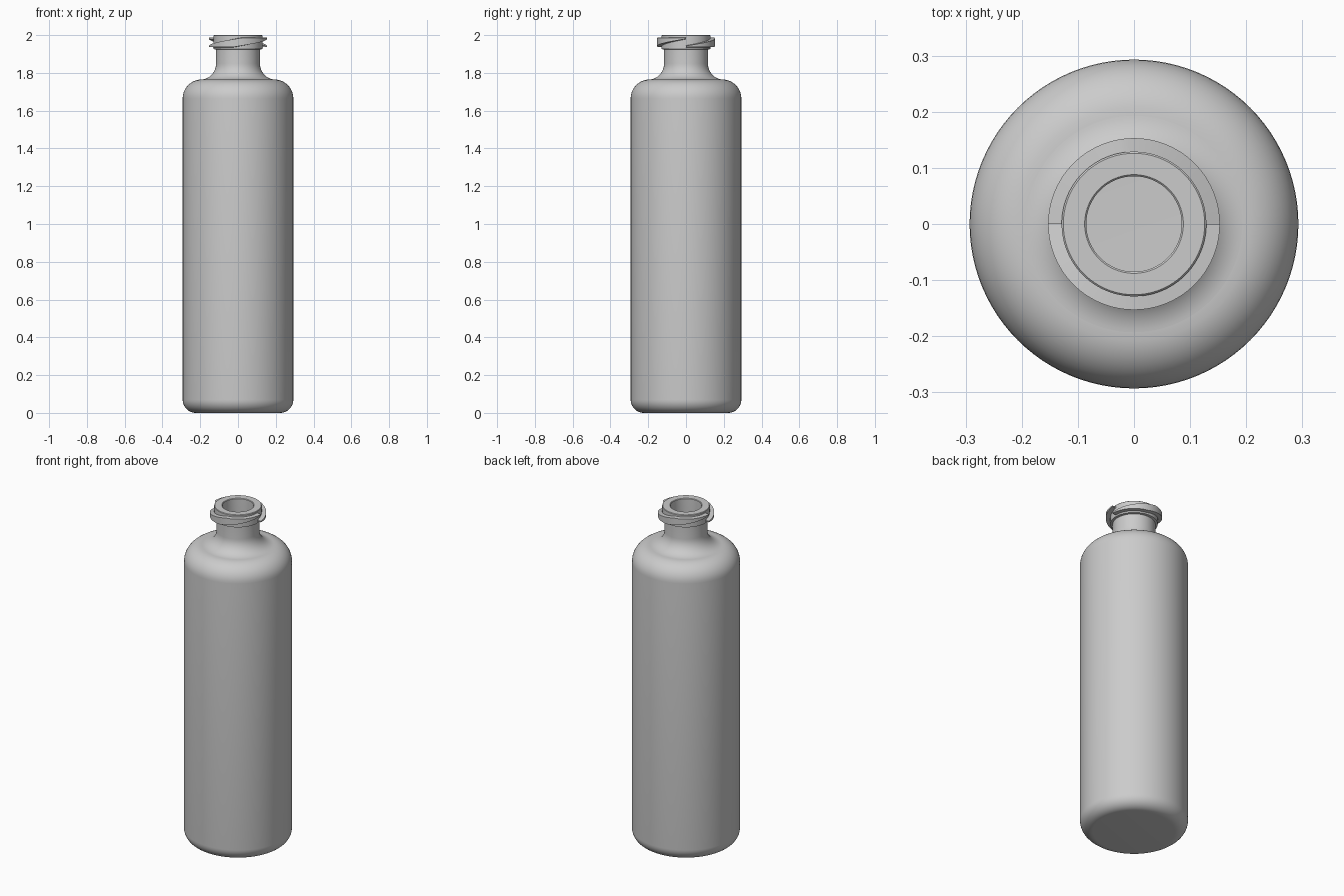
import bpy, bmesh, math

if "Cube" in bpy.data.objects:
    bpy.data.objects.remove(bpy.data.objects["Cube"])

grey = bpy.data.materials.new("plain grey")
grey.diffuse_color = (0.6, 0.6, 0.6, 1)
grey.use_nodes = True
grey.node_tree.nodes["Principled BSDF"].inputs["Base Color"].default_value = grey.diffuse_color
SEG = 96


def arc(cx, cz, r, a0, a1, n=10):
    """Points (radius, height) along an arc, angles in degrees."""
    return [(cx + r * math.cos(math.radians(a0 + (a1 - a0) * i / n)),
             cz + r * math.sin(math.radians(a0 + (a1 - a0) * i / n))) for i in range(n + 1)]


def finish(name, bm, angle=30):
    bmesh.ops.recalc_face_normals(bm, faces=bm.faces)
    me = bpy.data.meshes.new(name)
    bm.to_mesh(me)
    bm.free()
    ob = bpy.data.objects.new(name, me)
    bpy.context.collection.objects.link(ob)
    me.materials.append(grey)
    bpy.ops.object.select_all(action='DESELECT')
    ob.select_set(True)
    bpy.context.view_layer.objects.active = ob
    bpy.ops.object.shade_smooth_by_angle(angle=math.radians(angle))
    return ob


# Hollow bottle: outer profile from base to lip, then down the inside to the floor
outer = [(0, 0)]
outer += arc(0.223, 0.07, 0.07, -90, 0)              # base edge
outer += arc(0.193, 1.665, 0.10, 0, 90)              # shoulder
outer += arc(0.201, 1.849, 0.085, 270, 180)          # neck flare
outer += [(0.116, 1.924), (0.129, 1.926), (0.129, 1.997), (0.126, 2.0)]
inner = [(0.088, 2.0), (0.085, 1.997)]
inner += arc(0.201, 1.849, 0.116, 180, 270)          # inside of the flare
inner += arc(0.193, 1.665, 0.068, 90, 0)             # inside of the shoulder
inner += arc(0.223, 0.07, 0.038, 0, -90) + [(0, 0.032)]
profile = outer + inner

bm = bmesh.new()
verts = [bm.verts.new((r, 0, z)) for r, z in profile]
edges = [bm.edges.new(p) for p in zip(verts, verts[1:])]
bmesh.ops.spin(bm, geom=verts + edges, cent=(0, 0, 0), axis=(0, 0, 1),
               angle=2 * math.pi, steps=SEG, use_merge=True)
bmesh.ops.remove_doubles(bm, verts=bm.verts, dist=1e-5)
finish("bottle", bm)

# Two half-turn threads: the top climbs in the first half, the underside in the second
LOW, HIGH, TIP = 1.935, 1.988, 0.010


def thread(name, start):
    bm = bmesh.new()
    n = SEG // 2
    rings = []
    for i in range(n + 1):
        t = i / n
        a = start + math.pi * t
        top = LOW + TIP + (HIGH - LOW - TIP) * min(1, t / 0.55)
        bottom = LOW + (HIGH - LOW - TIP) * max(0, (t - 0.45) / 0.55)
        section = [(0.122, bottom), (0.153, bottom + 0.002), (0.153, top - 0.002), (0.122, top)]
        rings.append([bm.verts.new((r * math.cos(a), r * math.sin(a), z)) for r, z in section])
    for p, q in zip(rings, rings[1:]):
        for k in range(4):
            m = (k + 1) % 4
            bm.faces.new((p[k], p[m], q[m], q[k]))
    bm.faces.new(rings[0])
    bm.faces.new(rings[-1])
    finish(name, bm)


thread("back_thread", 0)
thread("front_thread", math.pi)
